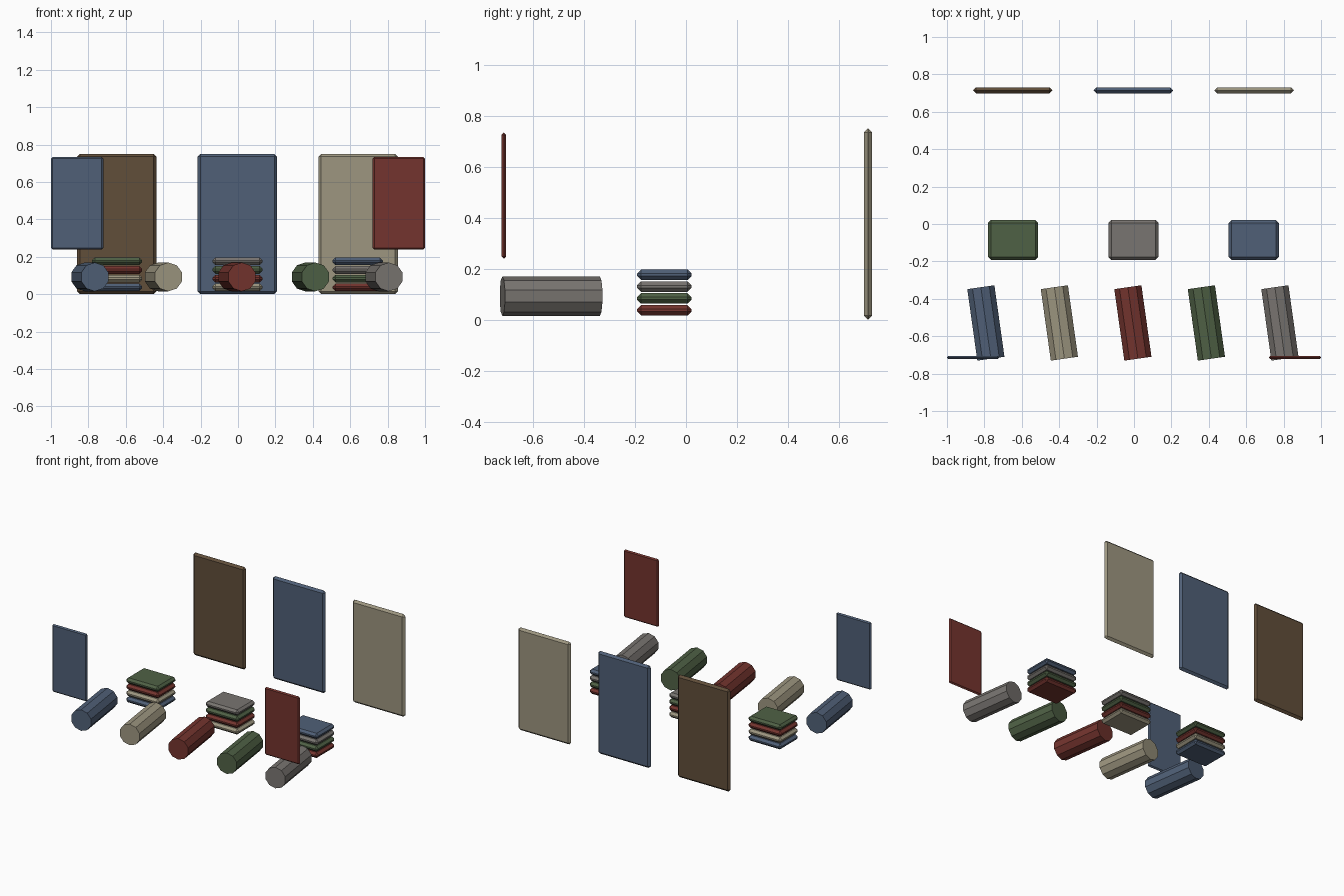
import bpy, bmesh, math
from mathutils import Matrix

if "Cube" in bpy.data.objects:
    bpy.data.objects.remove(bpy.data.objects["Cube"])


def material(name, rgb):
    """Flat colour from 0-255 sRGB values."""
    m = bpy.data.materials.new(name)
    lin = [((c / 255 + 0.055) / 1.055) ** 2.4 for c in rgb]
    m.diffuse_color = (*lin, 1)
    m.use_nodes = True
    m.node_tree.nodes["Principled BSDF"].inputs["Base Color"].default_value = m.diffuse_color
    return m


blue = material("slate_blue", (80, 96, 119))
cream = material("cream", (157, 150, 128))
red = material("brick_red", (116, 52, 46))
green = material("moss_green", (79, 97, 69))
gray = material("warm_gray", (121, 117, 113))
brown = material("brown", (97, 78, 58))
palette = [blue, cream, red, green, gray]


def finish(name, bm, mat, loc, turn=0):
    me = bpy.data.meshes.new(name)
    bm.to_mesh(me)
    bm.free()
    me.materials.append(mat)
    ob = bpy.data.objects.new(name, me)
    ob.location = loc
    ob.rotation_euler.z = turn
    bpy.context.collection.objects.link(ob)


def slab(name, size, loc, bevel, mat):
    """Box with chamfered edges."""
    bm = bmesh.new()
    bmesh.ops.create_cube(bm, size=1, matrix=Matrix.Diagonal((*size, 1)))
    bmesh.ops.bevel(bm, geom=bm.edges[:], offset=bevel, segments=1,
                    profile=0.5, affect='EDGES')
    finish(name, bm, mat, loc)


def roll(name, radius, length, loc, turn, mat):
    """Ten-sided cylinder lying along y, then turned about z."""
    bm = bmesh.new()
    bmesh.ops.create_cone(bm, cap_ends=True, segments=10, radius1=radius,
                          radius2=radius, depth=length,
                          matrix=Matrix.Rotation(math.pi / 2, 4, 'X'))
    finish(name, bm, mat, loc, turn)


# Tall hanging panels at the back
for i, mat in enumerate((brown, blue, cream)):
    slab(f"back_panel_{i + 1}", (0.425, 0.031, 0.75),
         (-0.003 + (i - 1) * 0.645, 0.7145, 0.375), 0.0152, mat)

# Smaller raised panels at the front corners
for side, x, mat in (("left", -0.86, blue), ("right", 0.86, red)):
    slab(f"front_panel_{side}", (0.28, 0.018, 0.495),
         (x, -0.714, 0.486), 0.0088, mat)

# Stacks of four folded cloths, colours shifting from stack to stack
for s in range(3):
    for level in range(4):
        slab(f"folded_cloth_{s + 1}_{level + 1}", (0.268, 0.213, 0.041),
             (-0.003 + (s - 1) * 0.643, -0.085, 0.0365 + level * 0.0465),
             0.0155, palette[(s + level) % 5])

# Row of slightly turned cloth rolls
for i, mat in enumerate(palette):
    roll(f"cloth_roll_{i + 1}", 0.077, 0.386,
         (-0.006 + (i - 2) * 0.393, -0.529, 0.092), math.radians(8), mat)
